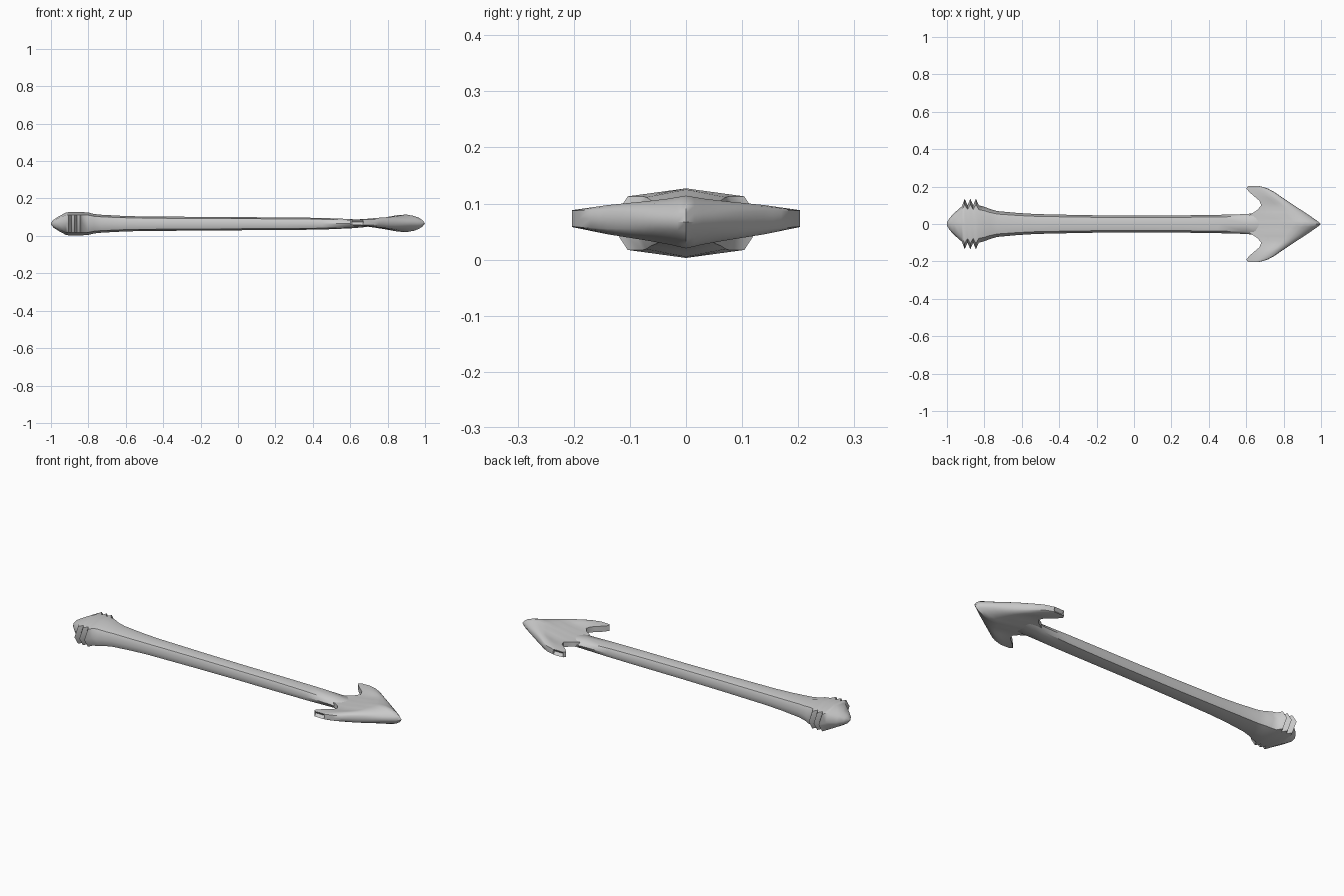
import bpy, bmesh, math

if "Cube" in bpy.data.objects:
    bpy.data.objects.remove(bpy.data.objects["Cube"])

CZ = 0.065  # height of the arrow's axis


def interp(table, v):
    """Piecewise linear lookup in a list of (key, value)."""
    for (a, p), (b, q) in zip(table, table[1:]):
        if v <= b:
            return p + (q - p) * (v - a) / (b - a)
    return table[-1][1]


def loft(name, rings, angle, notch=0.0):
    """Skin closed rings into a solid; notch > 0 sinks a V groove in each end."""
    bm = bmesh.new()
    vs = [[bm.verts.new(p) for p in r] for r in rings]
    n = len(vs[0])
    for a, b in zip(vs, vs[1:]):
        for i in range(n):
            bm.faces.new((a[i], a[(i + 1) % n], b[(i + 1) % n], b[i]))
    for ring, sign in ((vs[0], 1), (vs[-1], -1)):
        if not notch:
            bm.faces.new(ring)
            continue
        # ring runs front point, upper side, then lower side back to the front
        k = (n - 1) // 2
        top, low = ring[1:k + 1], ring[:k:-1]
        mid = []
        for t, l in zip(top, low):
            c = (t.co + l.co) / 2
            c.y += sign * notch
            mid.append(bm.verts.new(c))
        for row in (top, low):
            bm.faces.new((ring[0], row[0], mid[0]))
            for i in range(k - 1):
                bm.faces.new((row[i], row[i + 1], mid[i + 1], mid[i]))
        bm.faces.new((top[-1], low[-1], mid[-1]))
    bmesh.ops.recalc_face_normals(bm, faces=bm.faces)
    me = bpy.data.meshes.new(name)
    bm.to_mesh(me)
    bm.free()
    ob = bpy.data.objects.new(name, me)
    bpy.context.collection.objects.link(ob)
    bpy.ops.object.select_all(action='DESELECT')
    ob.select_set(True)
    bpy.context.view_layer.objects.active = ob
    bpy.ops.object.shade_smooth_by_angle(angle=math.radians(angle))
    return ob


# Shaft with ribbed butt: (x, half width, half height)
stations = [(-1.0, 0.008, 0.006), (-0.985, 0.033, 0.022), (-0.96, 0.06, 0.038),
            (-0.92, 0.095, 0.06)]
for x in (-0.905, -0.875, -0.845):  # three sharp ribs, wide in y only
    stations += [(x, 0.135, 0.062), (x + 0.015, 0.1, 0.062)]
stations += [(-0.80, 0.092, 0.06), (-0.77, 0.08, 0.052), (-0.73, 0.069, 0.048),
             (-0.62, 0.059, 0.042), (-0.52, 0.053, 0.039), (-0.25, 0.047, 0.037),
             (0.0, 0.045, 0.035), (0.25, 0.046, 0.034), (0.45, 0.049, 0.031),
             (0.6, 0.053, 0.025), (0.66, 0.06, 0.02), (0.73, 0.06, 0.012)]
octagon = [(1, 0), (.77, .77), (0, 1), (-.77, .77), (-1, 0), (-.77, -.77), (0, -1), (.77, -.77)]
loft("shaft", [[(x, w * y, CZ + h * z) for y, z in octagon] for x, w, h in stations], 50)

# Barbed head: sections across y between a front edge and a back edge
front = [(0, 1.0), (.015, .982), (.05, .932), (.1, .855), (.14, .795), (.17, .752),
         (.19, .715), (.203, .67)]
back = [(0, .6), (.05, .62), (.075, .66), (.1, .68), (.125, .67), (.165, .622),
        (.19, .6), (.203, .61)]
height = [(0, .047), (.03, .041), (.07, .035), (.14, .026), (.203, .015)]
bulge = [(0, 0), (.04, .45), (.12, .8), (.25, 1), (.37, .93), (.55, .65), (.72, .4), (1, .3)]
ts = [.03, .08, .15, .25, .37, .55, .75, 1]
half = [0, .015, .03, .05, .065, .075, .09, .1, .11, .125, .14, .155, .17, .19, .203]
rings = []
for y in [-v for v in half[:0:-1]] + half:
    a = abs(y)
    xf, xb, h = interp(front, a), interp(back, a), interp(height, a)
    flat = (a / 0.203) ** 2 * 0.9
    zc = 0.067 + 0.03 * a
    upper, lower = [], []
    for t in ts:
        g = interp(bulge, t)
        g += (1 - g) * flat
        x = xf + (xb - xf) * t
        upper.append((x, y, zc + h * g))
        lower.append((x, y, zc - h * g))
    rings.append([(xf, y, zc)] + upper + lower[::-1])
loft("arrow_head", rings, 50, notch=0.013)
